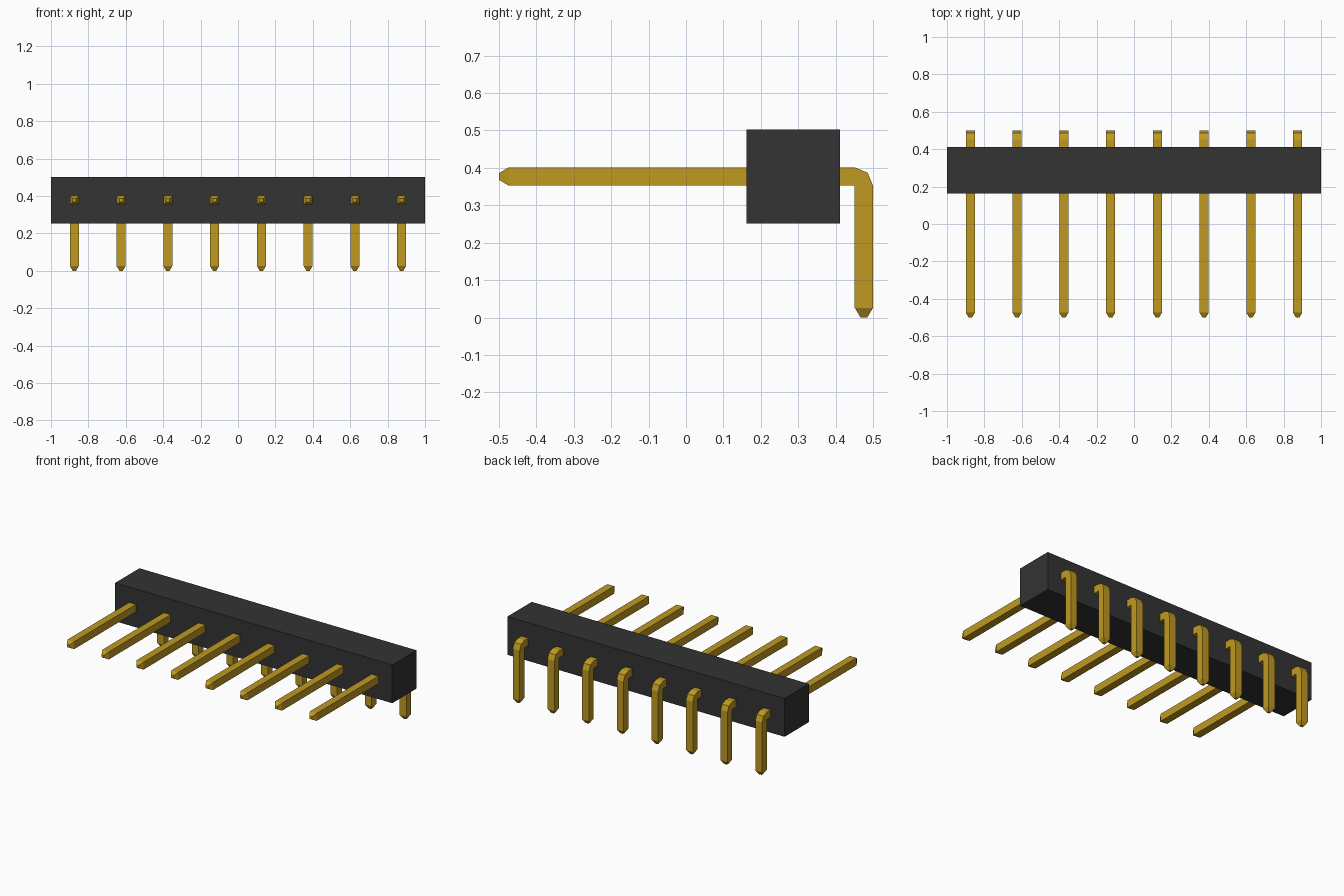
import bpy
import bmesh

cube = bpy.data.objects.get("Cube")
if cube:
    bpy.data.objects.remove(cube, do_unlink=True)


def make_material(name, color):
    mat = bpy.data.materials.new(name)
    mat.use_nodes = True
    mat.diffuse_color = (*color, 1)
    mat.node_tree.nodes["Principled BSDF"].inputs["Base Color"].default_value = (*color, 1)
    return mat


def add_object(name, mesh, x=0):
    obj = bpy.data.objects.new(name, mesh)
    obj.location.x = x
    bpy.context.scene.collection.objects.link(obj)


def finish(bm, name, mat):
    bmesh.ops.recalc_face_normals(bm, faces=bm.faces)
    mesh = bpy.data.meshes.new(name)
    bm.to_mesh(mesh)
    bm.free()
    mesh.materials.append(mat)
    return mesh


black = make_material("black plastic", (0.033, 0.033, 0.033))
gold = make_material("gold metal", (0.52, 0.32, 0.015))

# Housing block
bm = bmesh.new()
bmesh.ops.create_cube(bm, size=1)
bmesh.ops.scale(bm, vec=(2, 0.25, 0.25), verts=bm.verts)
bmesh.ops.translate(bm, vec=(0, 0.287, 0.377), verts=bm.verts)
add_object("housing", finish(bm, "housing", black))

# Bent square pin: rectangular sections swept from the front tip to the lower tip
H = 0.0245          # half thickness
T = 0.009           # half width of the blunt tip
TAPER = 0.026       # tip length
Z = 0.377           # height of the horizontal leg
Y = 0.5 - H         # depth of the vertical leg
corner = (Y - H, Z - H)
R = 2 * H
D = R * 0.7071

# Each section: half width, inner (y, z), outer (y, z)
sections = [
    (T, (-0.5, Z - T), (-0.5, Z + T)),
    (H, (-0.5 + TAPER, Z - H), (-0.5 + TAPER, Z + H)),
    (H, corner, (corner[0], corner[1] + R)),
    (H, corner, (corner[0] + D, corner[1] + D)),
    (H, corner, (corner[0] + R, corner[1])),
    (H, (Y - H, TAPER), (Y + H, TAPER)),
    (T, (Y - T, 0), (Y + T, 0)),
]
bm = bmesh.new()
rings = []
for w, inner, outer in sections:
    rings.append([bm.verts.new((x, *p)) for x, p in
                  ((-w, inner), (w, inner), (w, outer), (-w, outer))])
for a, b in zip(rings, rings[1:]):
    for i in range(4):
        j = (i + 1) % 4
        bm.faces.new((a[i], a[j], b[j], b[i]))
bm.faces.new(rings[0])
bm.faces.new(rings[-1])
# Merge the shared inner corner of the bend
bmesh.ops.remove_doubles(bm, verts=bm.verts, dist=0.0001)
pin = finish(bm, "pin", gold)

# Row of pins
for i in range(8):
    add_object(f"pin_{i + 1}", pin, (i - 3.5) * 0.25)
